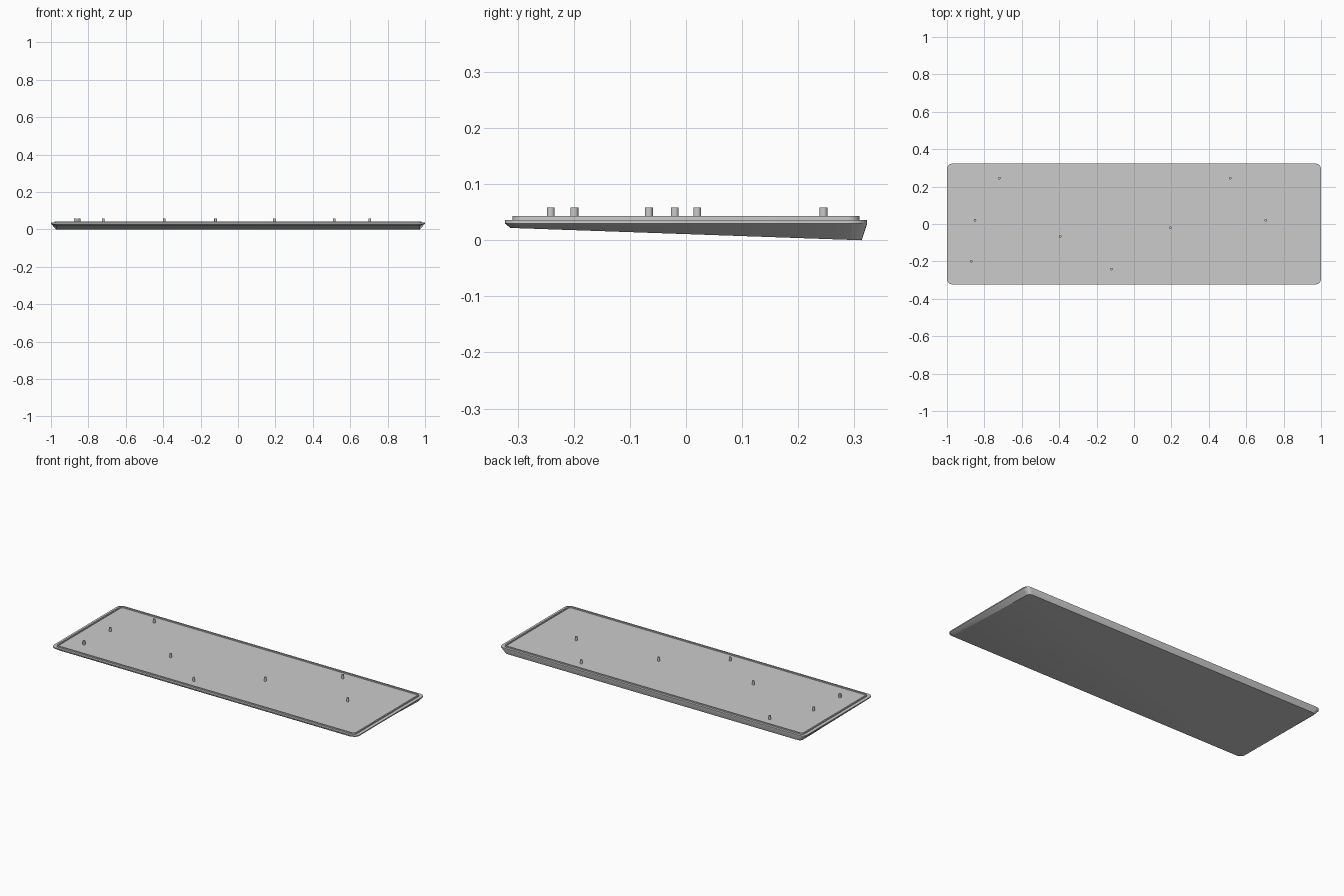
import bpy, bmesh, math

if "Cube" in bpy.data.objects:
    bpy.data.objects.remove(bpy.data.objects["Cube"])

RIM_Z, LIP_Z, POST_Z = 0.036, 0.043, 0.058


def tilted(y):
    # underside slopes down from front to back
    return 0.022 * (0.313 - y) / 0.626


def ring(bm, hx, hy, r, z, steps=6):
    # rounded rectangle loop; z is a number or a function of y
    verts = []
    for k, (sx, sy) in enumerate([(1, 1), (-1, 1), (-1, -1), (1, -1)]):
        for i in range(steps + 1):
            a = math.pi / 2 * (k + i / steps)
            x = sx * (hx - r) + r * math.cos(a)
            y = sy * (hy - r) + r * math.sin(a)
            verts.append(bm.verts.new((x, y, z(y) if callable(z) else z)))
    return verts


def finish(bm, name):
    bmesh.ops.recalc_face_normals(bm, faces=bm.faces)
    mesh = bpy.data.meshes.new(name)
    bm.to_mesh(mesh)
    bm.free()
    obj = bpy.data.objects.new(name, mesh)
    bpy.context.collection.objects.link(obj)
    bpy.context.view_layer.objects.active = obj
    obj.select_set(True)
    bpy.ops.object.shade_smooth_by_angle(angle=math.radians(30))
    obj.select_set(False)
    return obj


# Tray: tilted underside, flared sides, flat rim, raised lip, inner floor
bm = bmesh.new()
rings = [ring(bm, *p) for p in [
    (0.973, 0.313, 0.022, tilted),
    (1.0, 0.323, 0.03, 0.030),
    (1.0, 0.323, 0.03, RIM_Z),
    (0.981, 0.309, 0.02, RIM_Z),
    (0.981, 0.309, 0.02, LIP_Z),
    (0.973, 0.301, 0.014, LIP_Z),
    (0.973, 0.301, 0.014, RIM_Z),
]]
for a, b in zip(rings, rings[1:]):
    n = len(a)
    for i in range(n):
        j = (i + 1) % n
        bm.faces.new((a[i], a[j], b[j], b[i]))
bm.faces.new(rings[0][::-1])
bm.faces.new(rings[-1])
finish(bm, "bottom_tray")

# Mounting posts standing on the floor
posts = [(-0.72, 0.245), (0.515, 0.245), (-0.85, 0.02), (0.705, 0.02),
         (0.193, -0.02), (-0.395, -0.066), (-0.87, -0.199), (-0.12, -0.241)]
for i, (x, y) in enumerate(posts):
    bm = bmesh.new()
    bmesh.ops.create_cone(bm, cap_ends=True, segments=24, radius1=0.007,
                          radius2=0.007, depth=POST_Z - RIM_Z + 0.002)
    obj = finish(bm, f"mounting_post_{i + 1}")
    obj.location = (x, y, (POST_Z + RIM_Z - 0.002) / 2)
